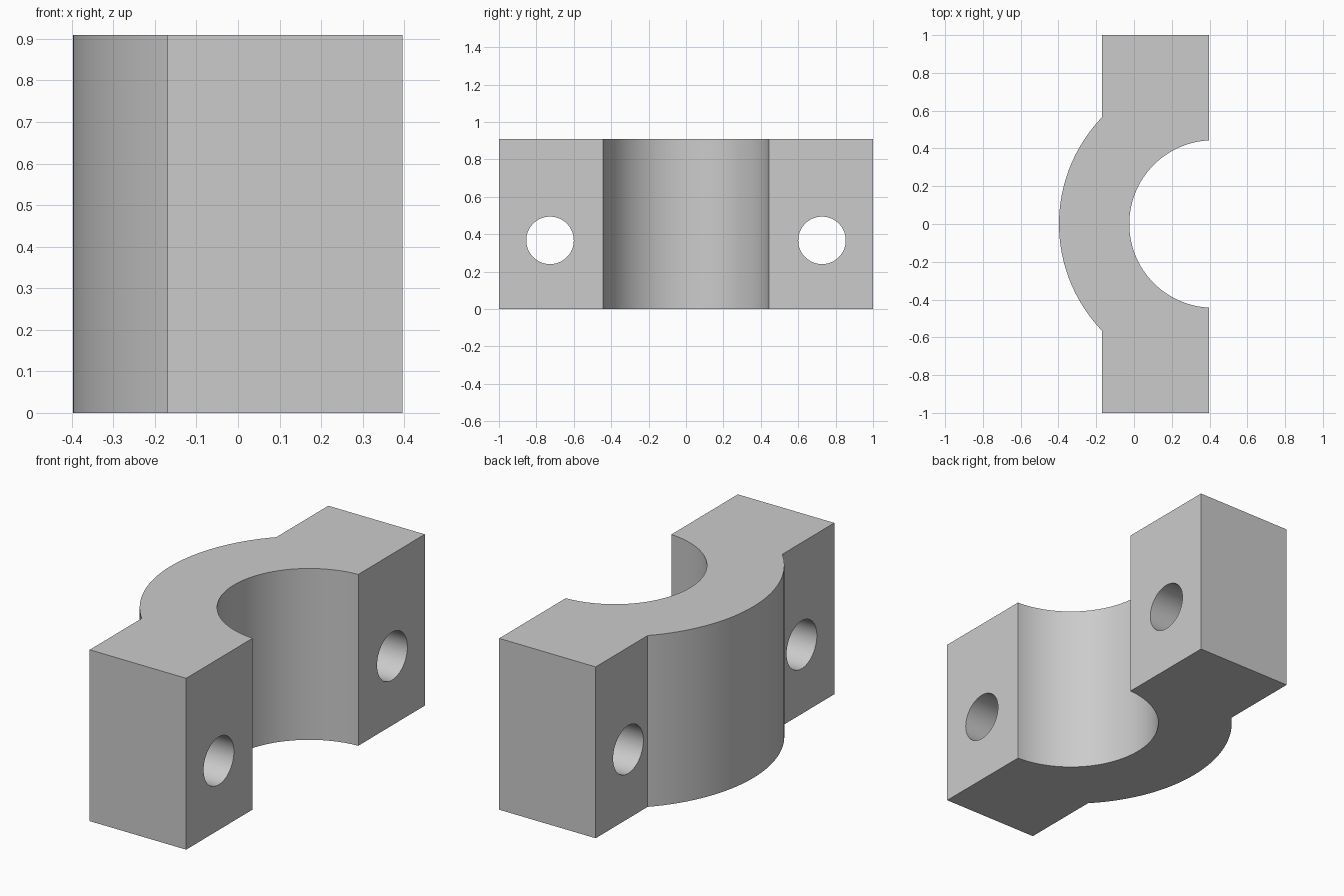
import bpy, bmesh
from math import acos, asin, cos, pi, sin
from mathutils import Matrix, Vector

if "Cube" in bpy.data.objects:
    bpy.data.objects.remove(bpy.data.objects["Cube"])

HEIGHT = 0.909
FLANGE_BACK, FLANGE_FACE = -0.17, 0.396    # x limits of the bolt flanges
BORE_X, BORE_R, OUTER_R = 0.418, 0.443, 0.815
HOLE_Y, HOLE_Z, HOLE_R = 0.727, 0.367, 0.127

grey = bpy.data.materials.new("light grey")
grey.use_nodes = True
colour = (0.6, 0.6, 0.6, 1)
grey.diffuse_color = colour
grey.node_tree.nodes["Principled BSDF"].inputs["Base Color"].default_value = colour


def make_object(name, bm):
    mesh = bpy.data.meshes.new(name)
    bmesh.ops.recalc_face_normals(bm, faces=bm.faces)
    bm.to_mesh(mesh)
    bm.free()
    mesh.materials.append(grey)
    obj = bpy.data.objects.new(name, mesh)
    bpy.context.collection.objects.link(obj)
    return obj


def arc(radius, end_x, steps):
    """Arc about the bore axis, from +y to -y, ending where it meets end_x."""
    start = acos((end_x - BORE_X) / radius)
    sweep = 2 * (pi - start)
    angles = [start + sweep * i / steps for i in range(steps + 1)]
    return [(BORE_X + radius * cos(a), radius * sin(a)) for a in angles]


# Clamp half: one profile swept up
outline = [(FLANGE_FACE, 1), (FLANGE_BACK, 1)]
outline += arc(OUTER_R, FLANGE_BACK, 48)
outline += [(FLANGE_BACK, -1), (FLANGE_FACE, -1)]
outline += reversed(arc(BORE_R, FLANGE_FACE, 64))
bm = bmesh.new()
base = bm.faces.new([bm.verts.new((x, y, 0)) for x, y in outline])
top = bmesh.ops.extrude_face_region(bm, geom=[base], use_keep_orig=True)
moved = [v for v in top["geom"] if isinstance(v, bmesh.types.BMVert)]
bmesh.ops.translate(bm, verts=moved, vec=(0, 0, HEIGHT))
clamp = make_object("clamp_half", bm)

# Bolt holes through both flanges
bm = bmesh.new()
for side in (-1, 1):
    place = Matrix.Translation((0, side * HOLE_Y, HOLE_Z)) @ Matrix.Rotation(pi / 2, 4, "Y")
    bmesh.ops.create_cone(bm, cap_ends=True, segments=64, radius1=HOLE_R,
                          radius2=HOLE_R, depth=2, matrix=place)
cutter = make_object("bolt_hole_cutter", bm)
cutter.hide_render = True

holes = clamp.modifiers.new("bolt_holes", "BOOLEAN")
holes.operation = "DIFFERENCE"
holes.solver = "EXACT"
holes.object = cutter
bpy.ops.object.select_all(action="DESELECT")
bpy.context.view_layer.objects.active = clamp
clamp.select_set(True)
bpy.ops.object.modifier_apply(modifier=holes.name)
bpy.data.objects.remove(cutter)

# Smooth curved walls, crisp edges
bpy.ops.object.shade_smooth_by_angle(angle=pi / 6)
